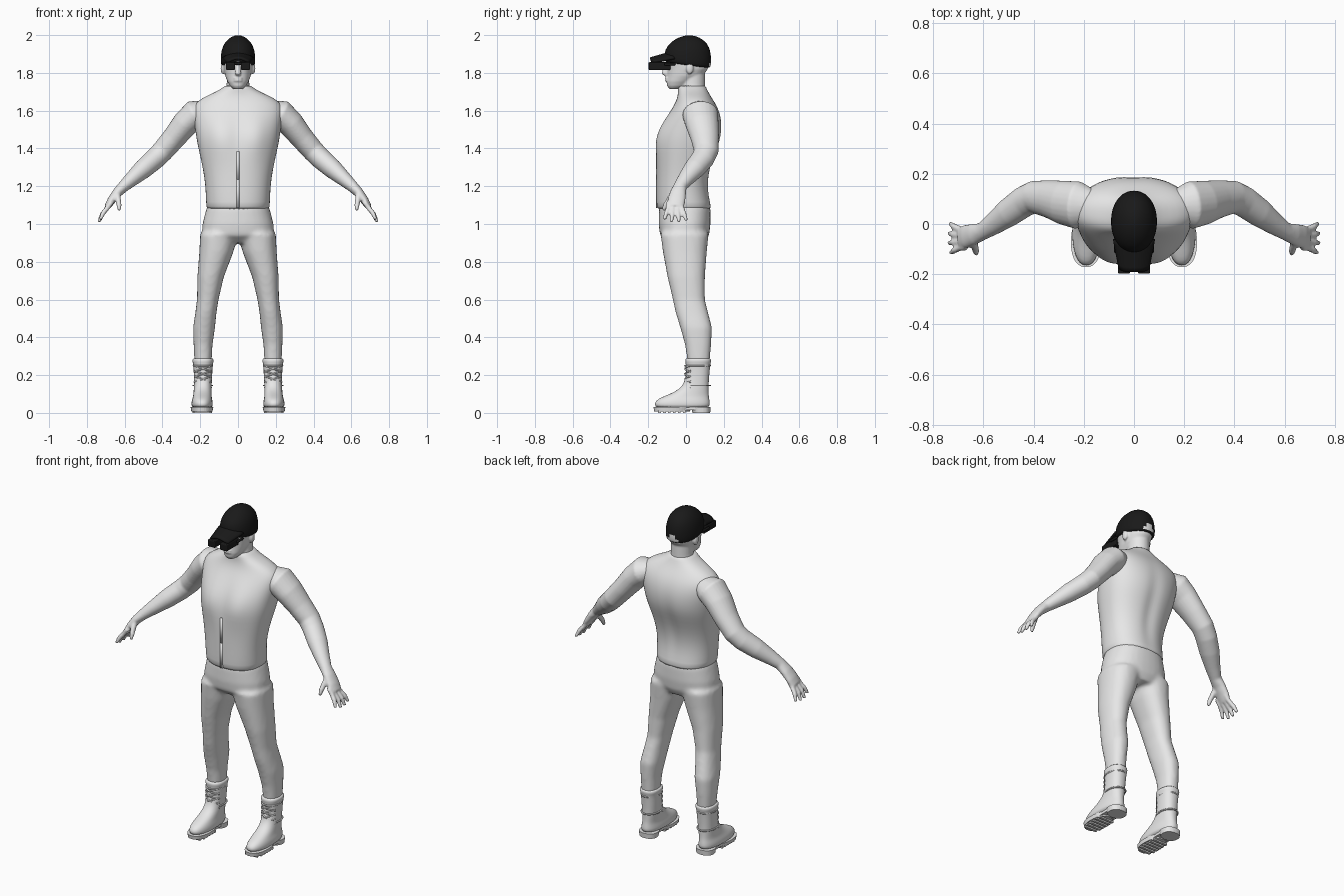
import bpy, bmesh, math
from mathutils import Vector

if "Cube" in bpy.data.objects:
    bpy.data.objects.remove(bpy.data.objects["Cube"])


def material(name, rgb):
    m = bpy.data.materials.new(name)
    m.use_nodes = True
    m.diffuse_color = (*rgb, 1)
    bsdf = m.node_tree.nodes["Principled BSDF"]
    bsdf.inputs["Base Color"].default_value = (*rgb, 1)
    bsdf.inputs["Roughness"].default_value = 0.7
    return m


GREY = material("light grey", (0.8, 0.8, 0.8))
BLACK = material("black", (0.01, 0.01, 0.01))


def skin_rings(bm, rings):
    """Bridge closed rings of points and cap both ends."""
    loops = [[bm.verts.new(p) for p in ring] for ring in rings]
    n = len(loops[0])
    for a, b in zip(loops, loops[1:]):
        for i in range(n):
            j = (i + 1) % n
            bm.faces.new((a[i], a[j], b[j], b[i]))
    bm.faces.new(loops[0][::-1])
    bm.faces.new(loops[-1])


def stack(bm, rows, side=1, n=32, p=2.3, tilt=0.0):
    """Horizontal rings: height, centre x, half width, front y, back y."""
    rings = []
    for k, (z, cx, rx, yf, yb) in enumerate(rows):
        ring = []
        for i in range(n):
            t = 2 * math.pi * i / n
            c, s = math.cos(t), math.sin(t)
            x = cx + rx * math.copysign(abs(c) ** (2 / p), c)
            y = (yf + yb) / 2 + (yb - yf) / 2 * math.copysign(abs(s) ** (2 / p), s)
            ring.append((side * x, y, z - y * tilt * max(0, 1 - k / 5)))
        rings.append(ring)
    skin_rings(bm, rings)


def limb(bm, rows, n=16):
    """Tube along points: x, y, z, radius along y, radius across."""
    pts = [Vector(r[:3]) for r in rows]
    rings = []
    for k, r in enumerate(rows):
        d = (pts[min(k + 1, len(pts) - 1)] - pts[max(k - 1, 0)]).normalized()
        a = (Vector((0, 1, 0)) - d * d.y).normalized()
        b = d.cross(a)
        rings.append([pts[k] + a * r[3] * math.cos(2 * math.pi * i / n)
                      + b * r[4] * math.sin(2 * math.pi * i / n) for i in range(n)])
    skin_rings(bm, rings)


def finish(name, bm, mats, subdiv=0, voxel=0, relax=0, mirror=False):
    bmesh.ops.recalc_face_normals(bm, faces=bm.faces)
    me = bpy.data.meshes.new(name)
    bm.to_mesh(me)
    bm.free()
    for m in mats:
        me.materials.append(m)
    me.shade_smooth()
    ob = bpy.data.objects.new(name, me)
    bpy.context.collection.objects.link(ob)
    if voxel:
        m = ob.modifiers.new("Blend", "REMESH")
        m.mode, m.voxel_size, m.use_smooth_shade = "VOXEL", voxel, True
    if relax:
        m = ob.modifiers.new("Relax", "SMOOTH")
        m.factor, m.iterations = 0.5, relax
    if subdiv:
        ob.modifiers.new("Subdivide", "SUBSURF").levels = subdiv
        ob.modifiers["Subdivide"].render_levels = subdiv
    if mirror:
        m = ob.modifiers.new("Mirror", "MIRROR")
        m.use_mirror_merge = False
    return ob


def block(bm, centre, size):
    geo = bmesh.ops.create_cube(bm, size=1)["verts"]
    bmesh.ops.scale(bm, vec=size, verts=geo)
    bmesh.ops.translate(bm, vec=centre, verts=geo)


def ball(bm, centre, size):
    geo = bmesh.ops.create_uvsphere(bm, u_segments=20, v_segments=12, radius=1)["verts"]
    bmesh.ops.scale(bm, vec=size, verts=geo)
    bmesh.ops.translate(bm, vec=centre, verts=geo)


# Trousers: two legs and hips blended together
bm = bmesh.new()
for side in (1, -1):
    stack(bm, [(.26, .185, .045, .01, .125), (.36, .185, .05, -.005, .133),
               (.45, .18, .058, -.03, .138), (.53, .17, .056, -.055, .118),
               (.6, .16, .057, -.07, .1), (.72, .145, .07, -.098, .1),
               (.85, .115, .09, -.122, .11), (.95, .1, .1, -.135, .12)], side)
stack(bm, [(.9, 0, .1, -.09, .1), (.94, 0, .19, -.138, .122), (1, 0, .188, -.145, .13),
           (1.08, 0, .168, -.143, .13), (1.12, 0, .15, -.13, .12)])
finish("trousers", bm, [GREY], voxel=.011, relax=8)

# Vest with chest, breastbone and spine shaping
bm = bmesh.new()
stack(bm, [(1.078, 0, .162, -.148, .13), (1.082, 0, .168, -.156, .136),
           (1.15, 0, .17, -.157, .122), (1.22, 0, .174, -.157, .117),
           (1.3, 0, .187, -.157, .13), (1.38, 0, .205, -.16, .16), (1.44, 0, .218, -.16, .183),
           (1.5, 0, .226, -.143, .192), (1.56, 0, .236, -.108, .188), (1.61, 0, .242, -.075, .172),
           (1.645, 0, .222, -.055, .152), (1.675, 0, .175, -.045, .132),
           (1.7, 0, .115, -.042, .118), (1.725, 0, .076, -.043, .106), (1.735, 0, .068, -.036, .1)],
      n=48)
for v in bm.verts:
    x, y, z = v.co
    mid = math.exp(-(x / .03) ** 2)
    high = math.exp(-((z - 1.47) / .1) ** 2)
    if y < -.03:
        v.co.y += .012 * mid * high
        v.co.y -= .012 * math.exp(-((abs(x) - .1) / .05) ** 2) * high
    elif y > .05:
        v.co.y -= .014 * mid * math.exp(-((z - 1.35) / .18) ** 2)
finish("vest", bm, [GREY], subdiv=1)

# Zip placket down the chest
bm = bmesh.new()
for z, y, h in ((1.16, -.157, .15), (1.31, -.157, .15)):
    block(bm, (0, y, z), (.014, .006, h))
finish("zip_placket", bm, [GREY])

# Arms with palms, fingers and thumbs
bm = bmesh.new()
limb(bm, [(.15, .07, 1.605, .06, .05), (.225, .075, 1.582, .095, .078),
          (.28, .085, 1.53, .088, .07), (.34, .1, 1.455, .075, .062),
          (.4, .107, 1.385, .065, .058), (.44, .088, 1.345, .062, .056),
          (.5, .045, 1.293, .057, .052), (.56, 0, 1.24, .044, .04),
          (.605, -.03, 1.2, .035, .031), (.64, -.042, 1.165, .043, .026),
          (.67, -.05, 1.125, .047, .022), (.692, -.055, 1.09, .043, .017)], n=24)
for k in range(4):
    yb, yt = -.022 - k * .024, .002 - k * .039
    reach = (.9, 1, 1, .82)[k]
    limb(bm, [(.67, yb, 1.115, .013, .013), (.692, yb, 1.085, .0135, .0135),
              (.692 + .028 * reach, (yb + yt) / 2, 1.085 - .035 * reach, .013, .013),
              (.692 + .045 * reach, yt, 1.085 - .075 * reach, .009, .009)], n=10)
limb(bm, [(.642, -.06, 1.165, .02, .018), (.634, -.088, 1.13, .016, .015),
          (.63, -.108, 1.1, .014, .014), (.628, -.12, 1.072, .009, .009)], n=10)
finish("arms", bm, [GREY], voxel=.0065, relax=4, mirror=True)

# Boots
bm = bmesh.new()
stack(bm, [(.022, .19, .054, -.163, .123), (.045, .19, .057, -.167, .127),
           (.065, .19, .055, -.16, .125), (.082, .189, .05, -.132, .122),
           (.1, .188, .048, -.085, .12), (.125, .187, .047, -.035, .12),
           (.16, .186, .047, -.008, .12), (.21, .185, .049, 0, .124),
           (.262, .185, .052, -.001, .129), (.268, .185, .056, -.005, .133),
           (.285, .185, .056, -.004, .133), (.29, .185, .05, .002, .126)])
finish("boots", bm, [GREY], subdiv=1, mirror=True)

# Soles, heels and treads
bm = bmesh.new()
stack(bm, [(.008, .191, .056, -.168, .02), (.03, .191, .06, -.172, .03)], n=40)
stack(bm, [(0, .189, .052, .035, .128), (.03, .189, .055, .028, .131)], n=40)
block(bm, (.19, .025, .022), (.09, .06, .016))
for k in range(6):
    block(bm, (.191, -.14 + k * .026, .006), (.08 + .016 * min(k, 1), .014, .012))
sole = finish("boot_soles", bm, [GREY], mirror=True)
sole.data.shade_flat()

# Crossed laces and ankle straps
cu = bpy.data.curves.new("boot_laces", "CURVE")
cu.dimensions, cu.bevel_depth, cu.bevel_resolution = "3D", .0045, 1


def lace(points, cyclic=False):
    sp = cu.splines.new("POLY")
    sp.points.add(len(points) - 1)
    for q, p in zip(sp.points, points):
        q.co = (*p, 1)
    sp.use_cyclic_u = cyclic


for row in range(4):
    for d in (1, -1):
        lace([(.186 + d * .045 * u, .06 - .065 * math.sqrt(1 - (.85 * u) ** 2),
               .15 + row * .028 + .016 * u) for u in (-1, -.75, -.5, -.25, 0, .25, .5, .75, 1)])
for z in (.145, .25):
    lace([(.186 + .05 * math.cos(t * math.pi / 12), .061 + .067 * math.sin(t * math.pi / 12), z)
          for t in range(24)], True)
cu.materials.append(GREY)
laces = bpy.data.objects.new("boot_laces", cu)
bpy.context.collection.objects.link(laces)
laces.modifiers.new("Mirror", "MIRROR").use_mirror_merge = False

# Head: neck, skull, jaw, nose, lips and ears blended together
bm = bmesh.new()
stack(bm, [(1.66, 0, .07, -.03, .1), (1.74, 0, .06, -.03, .1), (1.84, 0, .058, -.03, .1)], p=2)
stack(bm, [(1.715, 0, .025, -.088, -.03), (1.73, 0, .042, -.1, .01), (1.755, 0, .056, -.103, .04),
           (1.785, 0, .068, -.1, .09), (1.82, 0, .075, -.1, .115), (1.85, 0, .078, -.106, .12),
           (1.9, 0, .078, -.1, .12), (1.95, 0, .05, -.06, .08)], p=2.1)
limb(bm, [(0, -.095, 1.855, .012, .01), (0, -.108, 1.82, .014, .013),
          (0, -.115, 1.798, .015, .017), (0, -.1, 1.787, .01, .012)], n=12)
for z in (1.76, 1.771):
    ball(bm, (0, -.1, z), (.024, .011, .0065))
for s in (1, -1):
    ball(bm, (s * .08, .02, 1.825), (.012, .02, .032))
finish("head", bm, [GREY], voxel=.0055, relax=3)

# Cap crown with an open arch at the back
bm = bmesh.new()
stack(bm, [(1.838, 0, .086, -.1, .124), (1.848, 0, .09, -.108, .13), (1.862, 0, .092, -.113, .133),
           (1.878, 0, .092, -.114, .134), (1.92, 0, .088, -.112, .13), (1.955, 0, .074, -.088, .114),
           (1.98, 0, .052, -.055, .085), (1.994, 0, .028, -.02, .055), (1.999, 0, .01, .005, .025)],
      p=2.1, tilt=.14)
for f in bm.faces:
    c = f.calc_center_median()
    wide = .035 if c.z < 1.846 else .022
    if c.y > .1 and abs(c.x) < wide and 1.832 < c.z < 1.875:
        f.material_index = 1
finish("cap_crown", bm, [BLACK, GREY], subdiv=1)

# Curved cap brim
bm = bmesh.new()
grid = []
for j in range(7):
    v = j / 6
    row = []
    for i in range(13):
        u = i / 6 - 1
        row.append(bm.verts.new((u * (.084 - .022 * v), -.075 - .117 * v + .014 * u ** 4,
                                 1.915 - .033 * v - .034 * u * u * (1 - .3 * v))))
    grid.append(row)
for a, b in zip(grid, grid[1:]):
    for i in range(12):
        bm.faces.new((a[i], a[i + 1], b[i + 1], b[i]))
brim = finish("cap_brim", bm, [BLACK])
brim.modifiers.new("Thickness", "SOLIDIFY").thickness = .012

# Twin-barrel goggles with a bridge
bm = bmesh.new()
for s in (1, -1):
    block(bm, (s * .04, -.14, 1.836), (.048, .116, .042))
    block(bm, (s * .074, -.085, 1.846), (.012, .06, .014))
block(bm, (0, -.125, 1.85), (.05, .04, .014))
goggles = finish("goggles", bm, [BLACK])
goggles.data.shade_flat()
bevel = goggles.modifiers.new("Bevel", "BEVEL")
bevel.width, bevel.segments = .006, 3
